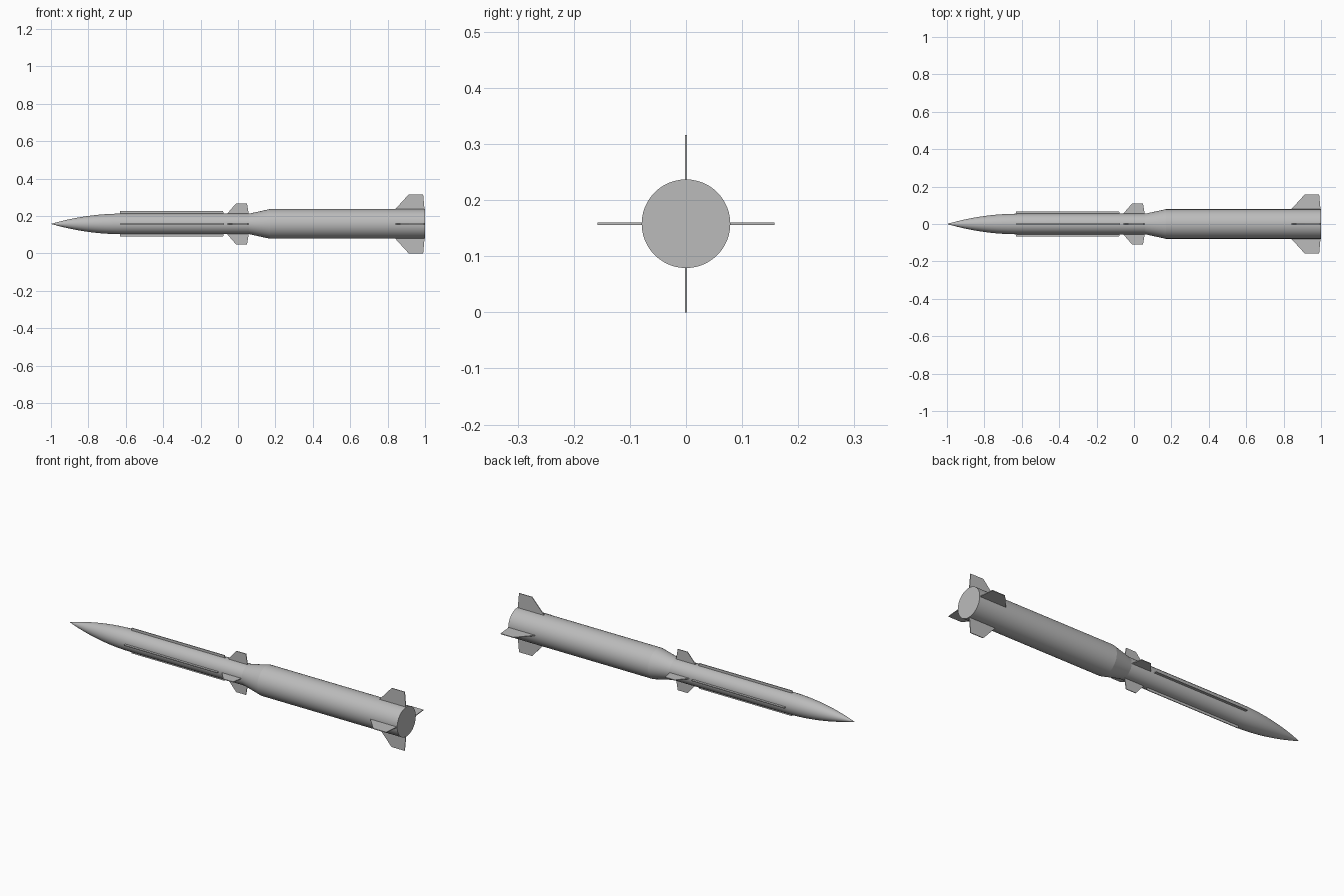
import bpy, bmesh, math
from mathutils import Matrix, Vector

cube = bpy.data.objects.get("Cube")
if cube:
    bpy.data.objects.remove(cube, do_unlink=True)

AXIS_Z = 0.158       # height of the body axis
FRONT_R, REAR_R = 0.055, 0.079
SEGMENTS = 48

grey = bpy.data.materials.new("light grey")
grey.use_nodes = True
colour = (0.5, 0.5, 0.5, 1)
grey.diffuse_color = colour
grey.node_tree.nodes["Principled BSDF"].inputs["Base Color"].default_value = colour


def add_object(name, bm):
    bmesh.ops.recalc_face_normals(bm, faces=bm.faces)
    mesh = bpy.data.meshes.new(name)
    bm.to_mesh(mesh)
    bm.free()
    mesh.materials.append(grey)
    obj = bpy.data.objects.new(name, mesh)
    obj.location.z = AXIS_Z
    bpy.context.collection.objects.link(obj)
    return obj


def lathe(name, profile):
    """Revolve (x, radius) points around the body axis and close the ends."""
    bm = bmesh.new()
    verts = [bm.verts.new((x, 0, r)) for x, r in profile]
    edges = [bm.edges.new(pair) for pair in zip(verts, verts[1:])]
    bmesh.ops.spin(bm, geom=verts + edges, axis=(1, 0, 0), cent=(0, 0, 0),
                   angle=math.tau, steps=SEGMENTS, use_duplicate=False)
    bmesh.ops.remove_doubles(bm, verts=bm.verts, dist=0.0001)
    bmesh.ops.holes_fill(bm, edges=[e for e in bm.edges if e.is_boundary])
    obj = add_object(name, bm)
    bpy.ops.object.select_all(action='DESELECT')
    obj.select_set(True)
    bpy.context.view_layer.objects.active = obj
    bpy.ops.object.shade_smooth_by_angle(angle=math.radians(10))


def fin_set(name, outline, thickness):
    """Four flat plates with an (x, radius) outline, a quarter turn apart."""
    for i, side in enumerate(("top", "front", "bottom", "back")):
        bm = bmesh.new()
        face = bm.faces.new([bm.verts.new((x, -thickness / 2, r)) for x, r in outline])
        grown = bmesh.ops.extrude_face_region(bm, geom=[face])["geom"]
        bmesh.ops.translate(bm, vec=Vector((0, thickness, 0)),
                            verts=[v for v in grown if isinstance(v, bmesh.types.BMVert)])
        bmesh.ops.rotate(bm, cent=(0, 0, 0), verts=bm.verts,
                         matrix=Matrix.Rotation(i * math.pi / 2, 3, 'X'))
        add_object(f"{side}_{name}", bm)


# Body: curved nose, slim forward tube, flare and wide booster tube
NOSE_END, NOSE_STEPS = -0.62, 14
profile = []
for i in range(NOSE_STEPS + 1):
    t = i / NOSE_STEPS
    profile.append((-1 + t * (NOSE_END + 1), FRONT_R * (1 - (1 - t) ** 2)))
profile += [(0.06, FRONT_R), (0.17, REAR_R), (1, REAR_R)]
lathe("body", profile)

# Long narrow strakes along the forward tube
fin_set("strake", [(-0.63, 0.05), (-0.63, 0.068), (-0.08, 0.068), (-0.075, 0.05)], 0.004)

# Small steering fins ahead of the flare
fin_set("middle_fin", [(-0.06, 0.05), (-0.055, 0.058), (-0.01, 0.11), (0.048, 0.11),
                       (0.058, 0.05)], 0.004)

# Large swept tail fins
fin_set("tail_fin", [(0.84, 0.07), (0.842, 0.08), (0.913, 0.158), (0.99, 0.158),
                     (0.998, 0.07)], 0.004)
